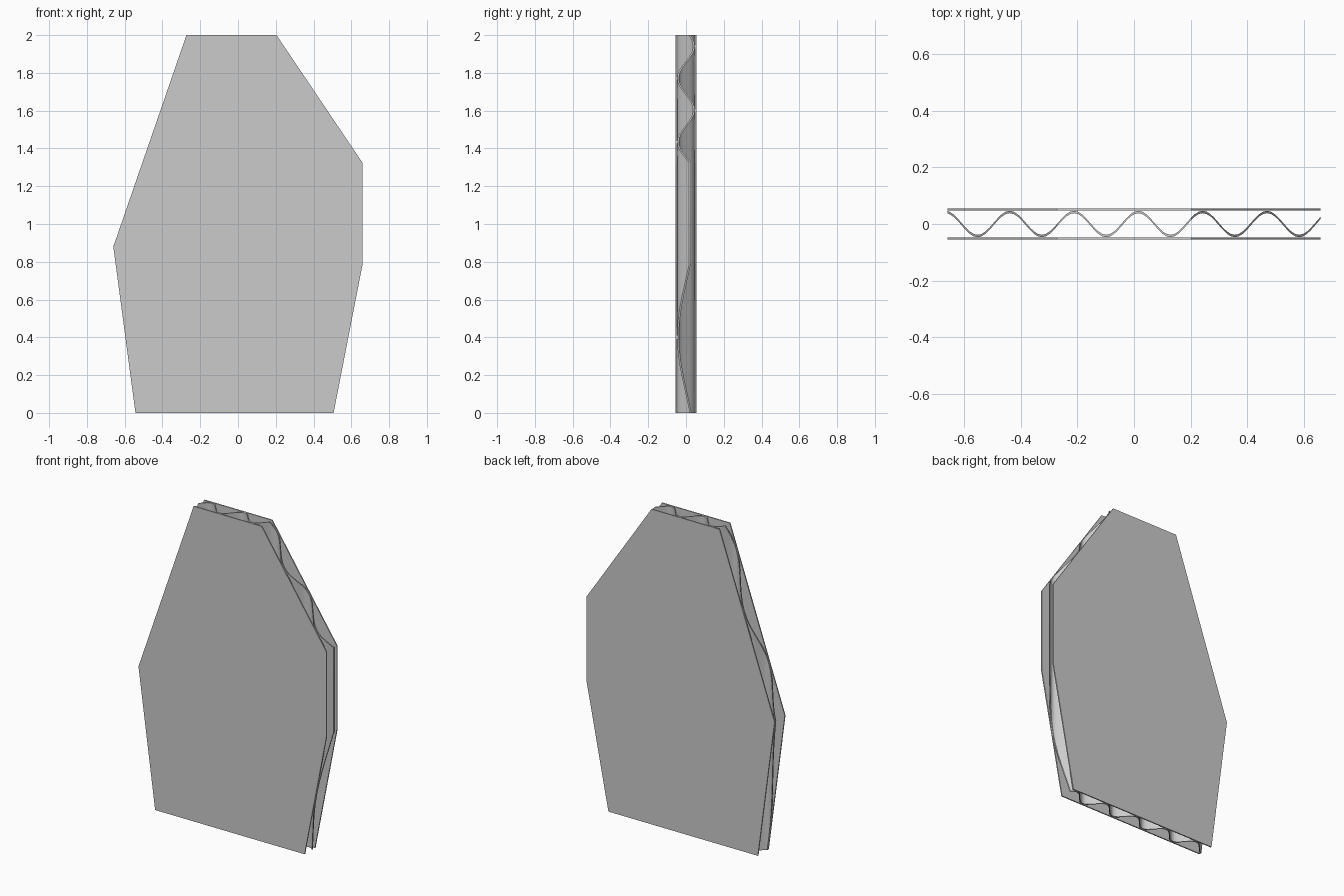
import bpy, bmesh
from math import cos, tau

if "Cube" in bpy.data.objects:
    bpy.data.objects.remove(bpy.data.objects["Cube"])

# Shared outline, split into lower and upper chains (x, z) from left to right
LOWER = [(-0.66, 0.88), (-0.543, 0.0), (0.506, 0.0), (0.66, 0.79)]
UPPER = [(-0.66, 0.88), (-0.273, 2.0), (0.204, 2.0), (0.66, 1.323)]
OUTER, SHEET = 0.0555, 0.0075           # half depth and liner thickness
PERIOD, PEAK, AMP, WALL = 0.2275, 0.0155, 0.0425, 0.0085


def height(chain, x):
    for (x0, z0), (x1, z1) in zip(chain, chain[1:]):
        if x <= x1 + 1e-6:
            return z0 + (z1 - z0) * (x - x0) / (x1 - x0)
    return chain[-1][1]


def finish(name, bm):
    bmesh.ops.remove_doubles(bm, verts=bm.verts, dist=1e-5)
    bmesh.ops.recalc_face_normals(bm, faces=bm.faces)
    mesh = bpy.data.meshes.new(name)
    bm.to_mesh(mesh)
    bm.free()
    obj = bpy.data.objects.new(name, mesh)
    bpy.context.collection.objects.link(obj)
    return obj


# Flat liner sheet extruded from the outline
def liner(name, y):
    bm = bmesh.new()
    outline = LOWER + UPPER[:0:-1]
    face = bm.faces.new([bm.verts.new((x, y, z)) for x, z in outline])
    ext = bmesh.ops.extrude_face_region(bm, geom=[face])
    verts = [v for v in ext["geom"] if isinstance(v, bmesh.types.BMVert)]
    bmesh.ops.translate(bm, verts=verts, vec=(0, SHEET, 0))
    return finish(name, bm)


liner("front_liner", -OUTER)
liner("back_liner", OUTER - SHEET)

# Corrugated core: columns follow the wave and are trimmed to the outline
step = PERIOD / 16
xs = {round(PEAK + i * step, 5) for i in range(-60, 60)
      if -0.659 < PEAK + i * step < 0.659}
xs |= {x for x, z in LOWER + UPPER}
bm = bmesh.new()
columns = []
for x in sorted(xs):
    y = AMP * cos(tau * (x - PEAK) / PERIOD)
    lo, hi = height(LOWER, x), height(UPPER, x)
    hi = max(hi, lo + 0.002)
    section = [(y - WALL / 2, lo), (y - WALL / 2, hi),
               (y + WALL / 2, hi), (y + WALL / 2, lo)]
    columns.append([bm.verts.new((x, a, z)) for a, z in section])
for a, b in zip(columns, columns[1:]):
    for i in range(4):
        j = (i + 1) % 4
        bm.faces.new((a[i], a[j], b[j], b[i]))
bm.faces.new(columns[0])
bm.faces.new(columns[-1])
core = finish("corrugated_core", bm)

# Smooth wave, crisp cut edges
bpy.context.view_layer.objects.active = core
core.select_set(True)
bpy.ops.object.shade_smooth_by_angle(angle=0.6)
